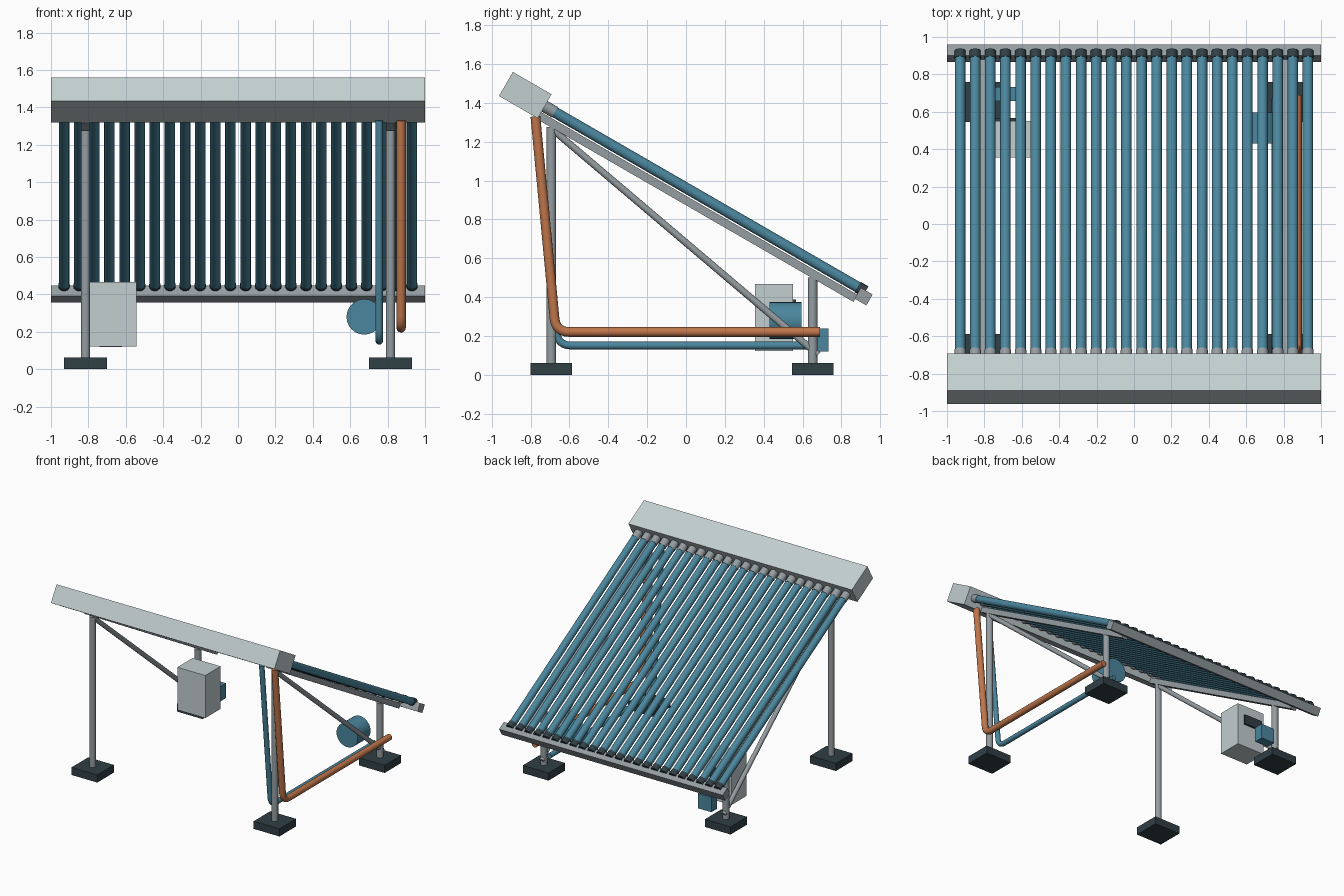
import bpy
from math import radians, cos, sin
from mathutils import Vector

if "Cube" in bpy.data.objects:
    bpy.data.objects.remove(bpy.data.objects["Cube"])

TILT = radians(30)


def material(name, rgb):
    m = bpy.data.materials.new(name)
    m.diffuse_color = (*rgb, 1)
    m.use_nodes = True
    m.node_tree.nodes["Principled BSDF"].inputs["Base Color"].default_value = m.diffuse_color
    return m


TEAL = material("teal", (0.07, 0.24, 0.34))
COPPER = material("copper", (0.52, 0.18, 0.07))
DARK = material("dark", (0.03, 0.05, 0.06))
PALE = material("pale", (0.54, 0.62, 0.63))
STEEL = material("steel", (0.30, 0.34, 0.36))


def slope(x, s, h=0.0):
    """Point at distance s down the tube plane and h above it."""
    return Vector((x, s * cos(TILT) + h * sin(TILT), 0.962 - s * sin(TILT) + h * cos(TILT)))


def box(name, loc, size, mat, tilt=0.0):
    bpy.ops.mesh.primitive_cube_add(size=1, location=loc)
    o = bpy.context.object
    o.name = name
    o.scale = size
    bpy.ops.object.transform_apply(location=False, rotation=False, scale=True)
    o.rotation_euler.x = -tilt
    o.data.materials.append(mat)
    return o


def rod(name, a, b, r, mat, sides=20):
    a, b = Vector(a), Vector(b)
    bpy.ops.mesh.primitive_cylinder_add(vertices=sides, radius=r, depth=(b - a).length, location=(a + b) / 2)
    o = bpy.context.object
    o.name = name
    o.rotation_euler = (b - a).to_track_quat('Z', 'Y').to_euler()
    bpy.ops.object.shade_smooth_by_angle(angle=radians(35))
    o.data.materials.append(mat)
    return o


def pipe(name, start, corner, end, r, mat, bend=0.07):
    """Round pipe with one rounded bend."""
    a, c, e = Vector(start), Vector(corner), Vector(end)
    p, q = c + (a - c).normalized() * bend, c + (e - c).normalized() * bend
    pts = [a] + [p * (1 - t) ** 2 + c * 2 * t * (1 - t) + q * t * t for t in [i / 6 for i in range(7)]] + [e]
    cu = bpy.data.curves.new(name, 'CURVE')
    cu.dimensions = '3D'
    cu.bevel_depth = r
    cu.bevel_resolution = 4
    cu.use_fill_caps = True
    sp = cu.splines.new('POLY')
    sp.points.add(len(pts) - 1)
    for pt, co in zip(sp.points, pts):
        pt.co = (*co, 1)
    cu.materials.append(mat)
    o = bpy.data.objects.new(name, cu)
    bpy.context.collection.objects.link(o)
    return o


# header manifold and lower rail
box("manifold", slope(0, -0.955), (2, 0.23, 0.143), PALE, TILT)
box("lower_rail", slope(0, 1.071, -0.027), (2, 0.07, 0.065), STEEL, TILT)

# evacuated tubes with collars and end caps
for i in range(24):
    x = -0.93 + 1.86 * i / 23
    rod(f"tube_{i + 1}", slope(x, -0.80), slope(x, 1.03), 0.028, TEAL)
    rod(f"tube_collar_{i + 1}", slope(x, -0.85), slope(x, -0.78), 0.031, STEEL)
    rod(f"tube_cap_{i + 1}", slope(x, 1.02), slope(x, 1.066), 0.031, DARK, 12)

# stand: slope rails, posts, feet, braces on both sides
for side, x in (("left", -0.815), ("right", 0.815)):
    box(f"slope_rail_{side}", slope(x, 0.10, -0.056), (0.05, 1.88, 0.042), STEEL, TILT)
    for end, y, top in (("front", -0.693, 1.276), ("back", 0.652, 0.50)):
        rod(f"{end}_post_{side}", (x, y, 0.03), (x, y, top), 0.025, STEEL)
        box(f"{end}_foot_{side}", (x, y, 0.031), (0.23, 0.212, 0.062), DARK)
    rod(f"brace_{side}", (x, -0.68, 1.257), (x, 0.68, 0.103), 0.018, STEEL)

# hot and cold pipes
pipe("hot_pipe", (0.872, -0.775, 1.33), (0.872, -0.67, 0.221), (0.872, 0.69, 0.221), 0.025, COPPER)
pipe("cold_pipe", (0.755, -0.775, 1.33), (0.755, -0.66, 0.151), (0.755, 0.67, 0.151), 0.02, TEAL)

# pump
rod("pump", (0.675, 0.43, 0.28), (0.675, 0.595, 0.28), 0.095, TEAL, 24)

# control box with display and junction block
box("control_box", (-0.667, 0.453, 0.295), (0.25, 0.195, 0.345), PALE)
box("control_display", (-0.68, 0.556, 0.348), (0.16, 0.02, 0.078), DARK)
box("junction_block", (-0.68, 0.695, 0.18), (0.12, 0.075, 0.12), TEAL)
